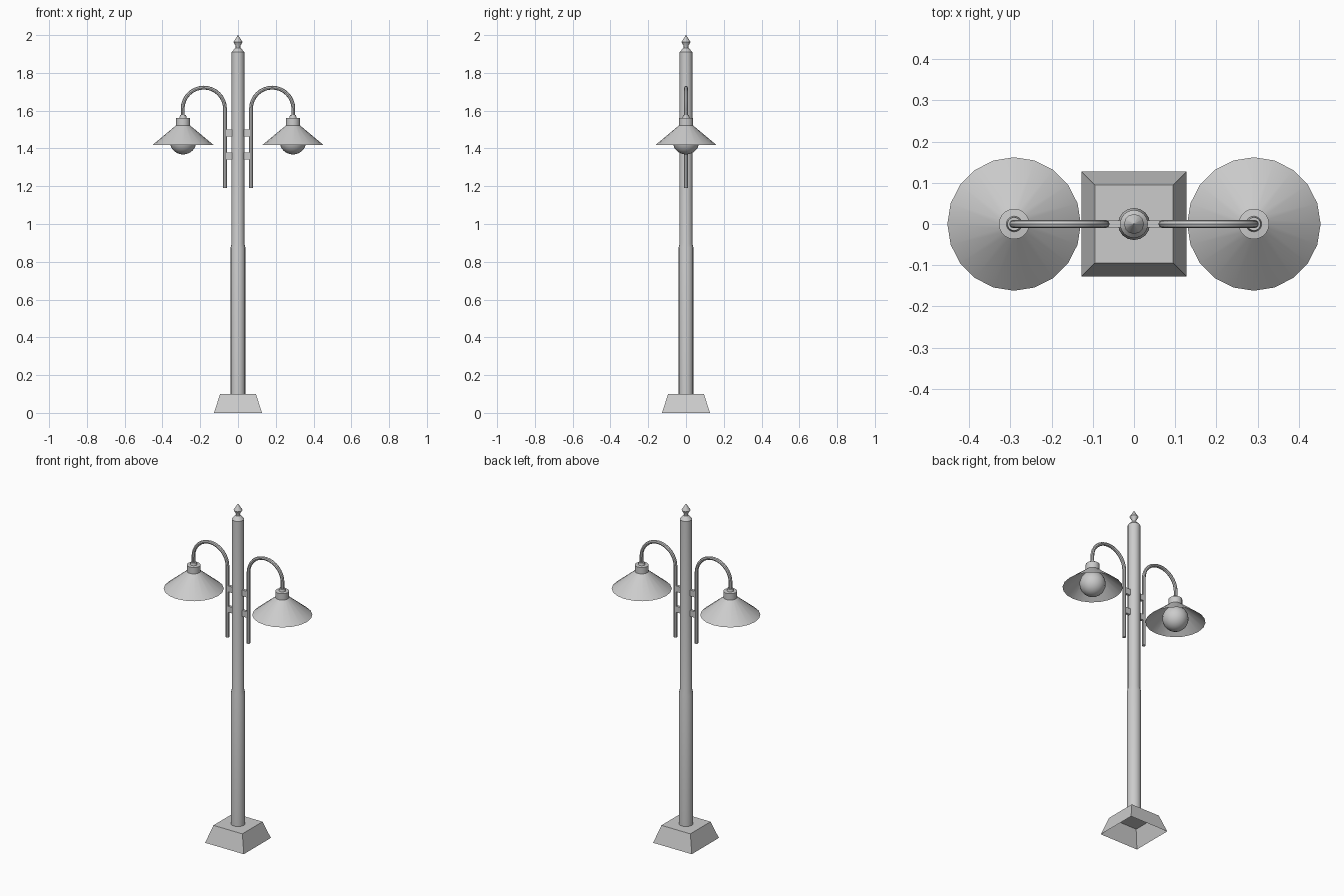
import bpy
import math

if "Cube" in bpy.data.objects:
    bpy.data.objects.remove(bpy.data.objects["Cube"])

metal = bpy.data.materials.new("grey_metal")
metal.use_nodes = True
GREY = (0.6, 0.6, 0.6, 1)
metal.diffuse_color = GREY
metal.node_tree.nodes["Principled BSDF"].inputs["Base Color"].default_value = GREY


def finish(obj, name, smooth=True):
    obj.name = name
    obj.data.materials.clear()
    obj.data.materials.append(metal)
    bpy.ops.object.select_all(action="DESELECT")
    obj.select_set(True)
    bpy.context.view_layer.objects.active = obj
    if smooth:
        bpy.ops.object.shade_smooth_by_angle(angle=math.radians(30))
    return obj


def lathe(name, profile, sides, x=0, turn=0, smooth=True):
    """Revolve (radius, height) pairs, bottom to top, around a vertical axis."""
    verts, faces = [], []
    for r, z in profile:
        for i in range(sides):
            a = turn + math.tau * i / sides
            verts.append((r * math.cos(a), r * math.sin(a), z))
    for k in range(len(profile) - 1):
        for i in range(sides):
            j = (i + 1) % sides
            a, b = k * sides, (k + 1) * sides
            faces.append((a + i, a + j, b + j, b + i))
    faces.append(range(len(verts) - sides, len(verts)))
    mesh = bpy.data.meshes.new(name)
    mesh.from_pydata(verts, [], faces)
    obj = bpy.data.objects.new(name, mesh)
    obj.location.x = x
    bpy.context.collection.objects.link(obj)
    return finish(obj, name, smooth)


# Hollow pyramid foot, open underneath
d = math.sqrt(2)
lathe("base", [(0.127 * d, 0), (0.095 * d, 0.1)], 4, turn=math.pi / 4, smooth=False)

# Stepped pole with chamfered top, and pointed finial
lathe("pole", [(0.039, 0.1), (0.039, 0.875), (0.034, 0.897), (0.034, 1.91),
               (0.014, 1.932)], 16)
lathe("finial", [(0.012, 1.93), (0.012, 1.942), (0.024, 1.963), (0.001, 2)], 12)


def arm(name, side):
    """Upright rod that bends over in a half circle to the lamp."""
    cx, cz, r = 0.181, 1.61, 0.112
    points = [(cx - r, 1.19)]
    points += [(cx - r * math.cos(math.pi * i / 16), cz + r * math.sin(math.pi * i / 16))
               for i in range(17)]
    points.append((cx + r, 1.56))
    curve = bpy.data.curves.new(name, "CURVE")
    curve.dimensions = "3D"
    curve.bevel_depth = 0.01
    curve.bevel_resolution = 2
    curve.use_fill_caps = True
    spline = curve.splines.new("POLY")
    spline.points.add(len(points) - 1)
    for p, (x, z) in zip(spline.points, points):
        p.co = (side * x, 0, z, 1)
    obj = bpy.data.objects.new(name, curve)
    bpy.context.collection.objects.link(obj)
    bpy.ops.object.select_all(action="DESELECT")
    obj.select_set(True)
    bpy.context.view_layer.objects.active = obj
    bpy.ops.object.convert(target="MESH")
    finish(bpy.context.object, name)


for side, label in ((1, "left"), (-1, "right")):
    x = side * 0.291
    arm(label + "_arm", side)

    # Open conical shade, collar and neck
    lathe(label + "_shade", [(0.162, 1.418), (0.037, 1.522)], 20, x)
    lathe(label + "_collar", [(0.037, 1.522), (0.037, 1.56), (0.019, 1.562),
                              (0.016, 1.576)], 20, x)

    # Round bulb
    bpy.ops.mesh.primitive_uv_sphere_add(segments=20, ring_count=12, radius=0.071,
                                         location=(x, 0, 1.439))
    finish(bpy.context.object, label + "_bulb")

    # Brackets joining arm and pole
    for level, z in (("lower", 1.36), ("upper", 1.481)):
        bpy.ops.mesh.primitive_cube_add(size=1, location=(side * 0.048, 0, z))
        bpy.context.object.scale = (0.034, 0.016, 0.036)
        finish(bpy.context.object, f"{label}_{level}_bracket", False)
